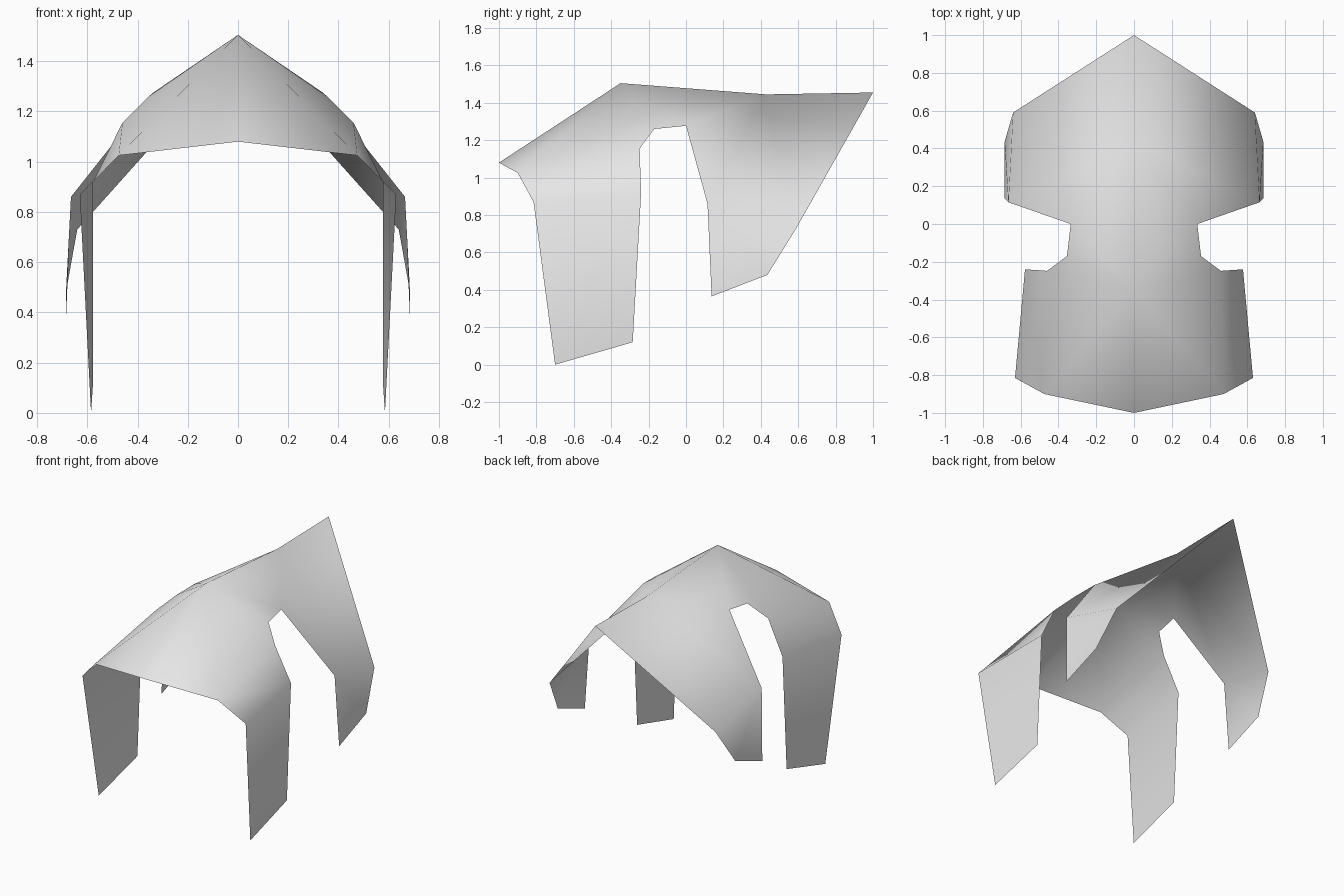
import bpy

cube = bpy.data.objects.get("Cube")
if cube:
    bpy.data.objects.remove(cube, do_unlink=True)

# Plain grey sheet material
grey = bpy.data.materials.new("light grey")
grey.use_nodes = True
color = (0.8, 0.8, 0.8, 1)
grey.diffuse_color = color
grey.node_tree.nodes["Principled BSDF"].inputs["Base Color"].default_value = color

# Named corner points of the left half
points = {
    # ridge, front to back
    "nose": (0, -1, 1.08), "peak": (0, -.35, 1.505),
    "dip": (0, .43, 1.445), "tail": (0, 1, 1.455),
    # front edge and front flap
    "brow": (.475, -.9, 1.025), "front_corner": (.63, -.815, .87),
    "front_tip": (.585, -.7, 0), "front_heel": (.577, -.285, .12),
    # side notch
    "notch_low": (.577, -.24, .92), "notch_mid": (.46, -.248, 1.155),
    "notch_top": (.355, -.17, 1.26), "notch_back": (.335, 0, 1.277),
    # rear flap
    "rear_shoulder": (.665, .115, .86), "rear_tip": (.685, .137, .365),
    "rear_heel": (.685, .435, .48), "rear_corner": (.64, .59, .73),
}
panels = [
    "nose brow peak",
    "peak brow notch_mid notch_top",
    "brow front_corner notch_low notch_mid",
    "front_corner front_tip front_heel notch_low",
    "peak notch_top notch_back dip",
    "dip notch_back rear_shoulder rear_corner",
    "dip rear_corner tail",
    "rear_shoulder rear_tip rear_heel rear_corner",
]

# Draped canopy sheet, mirrored across the ridge
names = list(points)
mesh = bpy.data.meshes.new("canopy_sheet")
mesh.from_pydata(list(points.values()), [],
                 [[names.index(n) for n in panel.split()] for panel in panels])
mesh.materials.append(grey)
mesh.shade_smooth()
sheet = bpy.data.objects.new("canopy_sheet", mesh)
bpy.context.collection.objects.link(sheet)
mirror = sheet.modifiers.new("Mirror", "MIRROR")
mirror.use_axis[0] = True
mirror.use_clip = True
